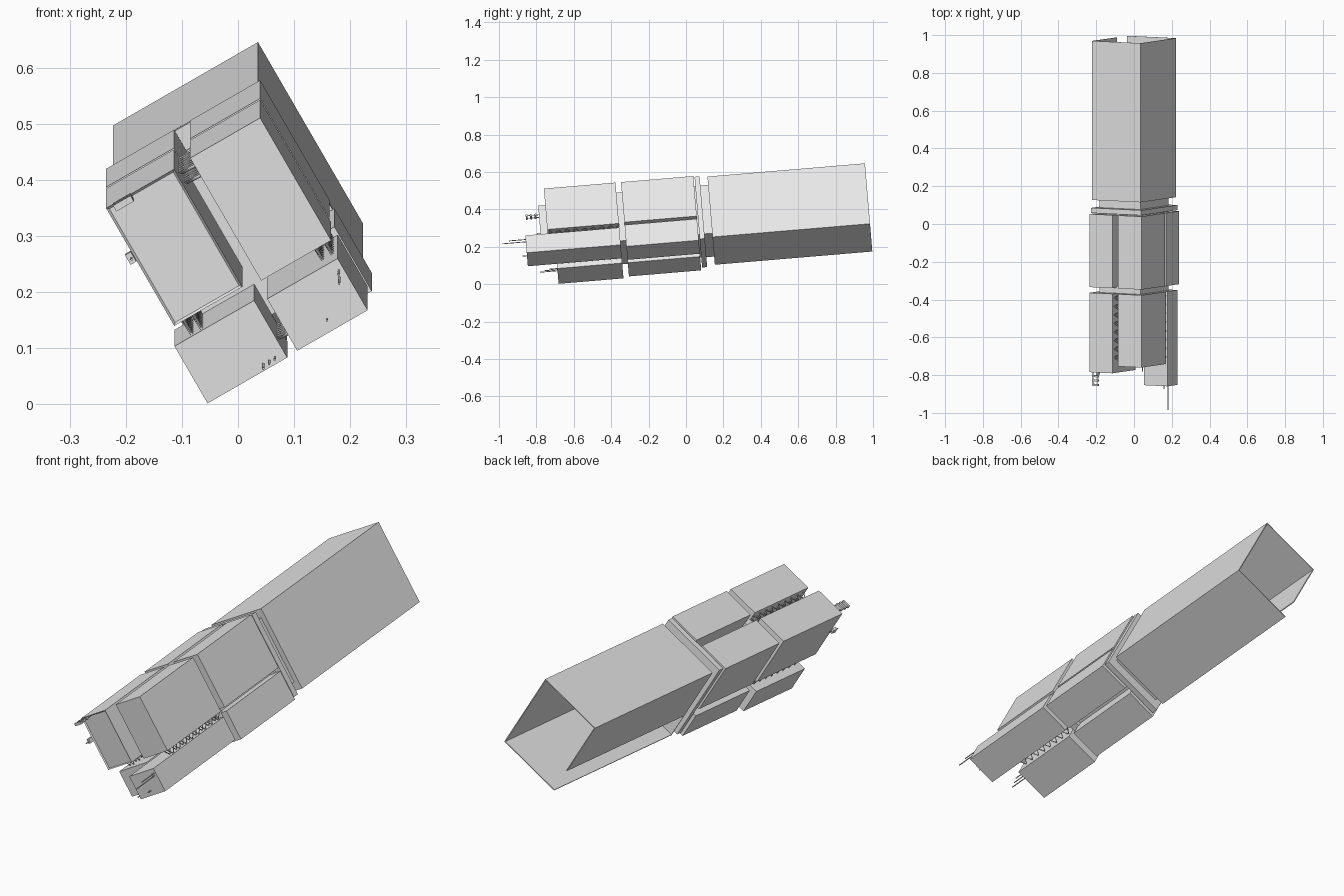
import bpy, bmesh, math
from mathutils import Matrix, Vector

cube = bpy.data.objects.get("Cube")
if cube:
    bpy.data.objects.remove(cube, do_unlink=True)

grey = bpy.data.materials.new("hull grey")
grey.diffuse_color = (0.8, 0.8, 0.8, 1)
grey.use_nodes = True
grey.node_tree.nodes["Principled BSDF"].inputs["Base Color"].default_value = (0.8, 0.8, 0.8, 1)

# The whole craft is rolled and pitched around its long axis
POSE = (Matrix.Translation((0, 0, 0.328)) @ Matrix.Rotation(math.radians(4.8), 4, 'X')
        @ Matrix.Rotation(math.radians(-30), 4, 'Y'))


def link(name, data):
    obj = bpy.data.objects.new(name, data)
    data.materials.append(grey)
    bpy.context.collection.objects.link(obj)
    obj.matrix_world = POSE
    return obj


def box(name, xs, ys, zs, rim=0):
    """Box from axis ranges; rim gives the front face a recessed panel."""
    bm = bmesh.new()
    bmesh.ops.create_cube(bm, size=1)
    for v in bm.verts:
        v.co = Vector([r[0] if c < 0 else r[1] for c, r in zip(v.co, (xs, ys, zs))])
    if rim:
        front = min(bm.faces, key=lambda f: f.calc_center_median().y)
        bmesh.ops.inset_region(bm, faces=[front], thickness=rim)
        bmesh.ops.translate(bm, verts=front.verts, vec=(0, rim, 0))
    mesh = bpy.data.meshes.new(name)
    bm.to_mesh(mesh)
    bm.free()
    return link(name, mesh)


def wire(name, points, radius):
    curve = bpy.data.curves.new(name, 'CURVE')
    curve.dimensions = '3D'
    curve.bevel_depth = radius
    curve.bevel_resolution = 0
    curve.use_fill_caps = True
    spline = curve.splines.new('POLY')
    spline.points.add(len(points) - 1)
    for p, co in zip(spline.points, points):
        p.co = (*co, 1)
    return link(name, curve)


# Rear hold: open at the back, lower right wall left open
W, H, T = 0.149, 0.187, 0.004
REAR = (0.135, 0.98)
box("rear_roof", (-W, W), REAR, (H - T, H))
box("rear_floor", (-W, W), REAR, (-H, T - H))
box("rear_left_wall", (W - T, W), REAR, (-H, H))
box("rear_right_wall", (-W, T - W), REAR, (-0.071, H))
box("rear_bulkhead", (-W, W), (0.135, 0.139), (-H, H))

# Collars and inner spine joining the segments
box("rear_neck", (-0.125, 0.125), (0.055, 0.137), (-0.15, 0.15))
box("rear_collar", (-0.153, 0.153), (0.066, 0.093), (-0.195, 0.19))
box("front_neck", (-0.125, 0.125), (-0.36, -0.32), (-0.15, 0.15))
box("middle_spine", (-0.1, 0.1), (-0.33, 0.06), (-0.13, 0.12))

# Middle segment: four blocks separated by narrow channels
MID = (-0.328, 0.06)
box("middle_upper_left", (0.013, 0.157), MID, (-0.055, 0.193))
box("middle_upper_right", (-0.16, -0.02), MID, (-0.05, 0.193))
box("middle_lower_left", (0.013, 0.157), MID, (-0.205, -0.072))
box("middle_lower_right", (-0.165, -0.018), MID, (-0.205, -0.085))

# Front segment: four blocks of different lengths
END = -0.358
box("front_upper_left", (0.013, 0.157), (-0.742, END), (-0.06, 0.193))
box("front_upper_right", (-0.16, -0.02), (-0.78, END), (-0.05, 0.193), rim=0.006)
box("front_lower_left", (0.011, 0.156), (-0.862, END), (-0.192, -0.085))
box("front_lower_right", (-0.181, -0.017), (-0.706, END), (-0.205, -0.087))


# Zigzag trusses in the channels of the front segment
def truss(name, a, b, y0, y1, steps=16):
    pts = []
    for i in range(steps + 1):
        x, z = a if i % 2 else b
        pts.append((x, y0 + (y1 - y0) * i / steps, z))
    wire(name, pts, 0.003)


for depth in (0.155, 0.175):
    truss("upper_truss", (-0.02, depth), (0.013, depth), -0.72, END)
for depth in (0.125, 0.145):
    truss("left_truss", (depth, -0.085), (depth, -0.06), -0.73, END)
    truss("right_truss", (-depth, -0.087), (-depth, -0.05), -0.69, END)
truss("lower_truss", (-0.017, -0.17), (0.011, -0.17), -0.69, END)


# Antennas and small fittings on the nose
def antenna(name, x, z, y0, y1, radius=0.0025):
    wire(name, [(x, y0, z), (x, y1, z)], radius)


antenna("long_antenna", 0.141, -0.116, -0.86, -0.99)
antenna("left_antenna", 0.147, -0.105, -0.86, -0.95)
antenna("short_antenna", 0.085, -0.17, -0.86, -0.885)
for i in range(3):
    antenna("lower_antenna", -0.06 + 0.012 * i, -0.194, -0.7, -0.8 + 0.025 * i)
antenna("side_antenna", -0.165, 0.094, -0.76, -0.82)
box("side_fitting", (-0.172, -0.16), (-0.8, -0.775), (0.085, 0.105))

# Ladder-like probe on the upper right nose
for x in (-0.14, -0.112):
    antenna("probe_rail", x, 0.19, -0.775, -0.85)
for i in range(3):
    y = -0.8 - 0.023 * i
    box("probe_rung", (-0.144, -0.108), (y - 0.005, y + 0.005), (0.184, 0.196))
